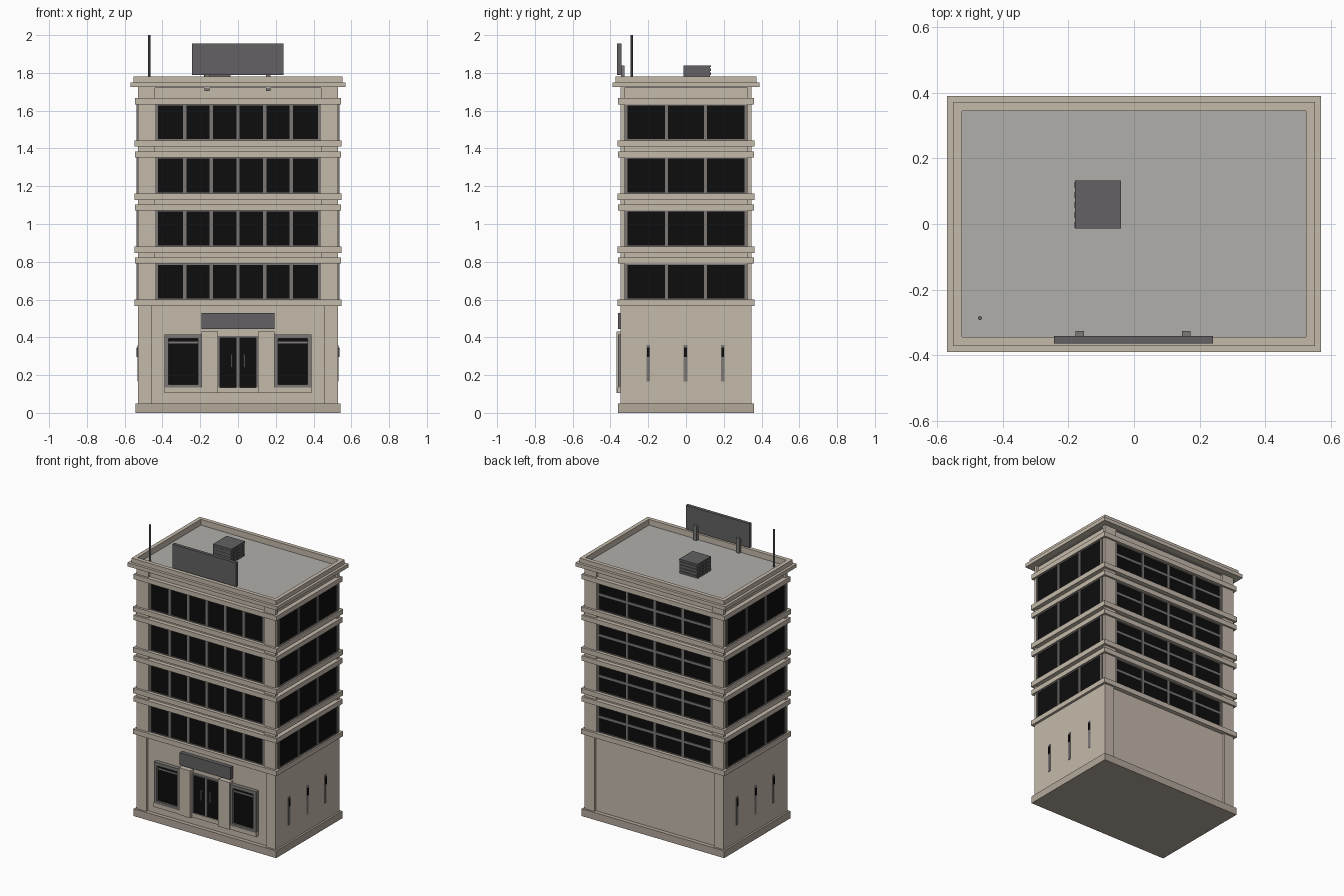
import bpy, bmesh
from mathutils import Vector

if "Cube" in bpy.data.objects:
    bpy.data.objects.remove(bpy.data.objects["Cube"])


def material(name, r, g, b):
    m = bpy.data.materials.new(name)
    m.diffuse_color = (r, g, b, 1)
    m.use_nodes = True
    m.node_tree.nodes["Principled BSDF"].inputs["Base Color"].default_value = m.diffuse_color
    return m


STONE = material("stone", 0.56, 0.49, 0.41)
BASE = material("base_stone", 0.45, 0.39, 0.33)
ROOF = material("roof_grey", 0.44, 0.43, 0.41)
FRAME = material("frame_grey", 0.20, 0.19, 0.18)
METAL = material("dark_metal", 0.125, 0.12, 0.125)
GLASS = material("glass", 0.004, 0.004, 0.004)

# Local wall space: u along the wall, d outward from the centre, z up
FACING = {
    "front": lambda u, d: (u, -d),
    "back": lambda u, d: (-u, d),
    "right": lambda u, d: (d, u),
    "left": lambda u, d: (-d, -u),
}


def finish(name, bm, mat):
    bmesh.ops.recalc_face_normals(bm, faces=bm.faces)
    me = bpy.data.meshes.new(name)
    bm.to_mesh(me)
    bm.free()
    me.materials.append(mat)
    ob = bpy.data.objects.new(name, me)
    bpy.context.collection.objects.link(ob)
    return ob


def boxes(name, items, mat, side=None):
    """One object made of boxes (a0, a1, b0, b1, z0, z1), optionally in wall space."""
    bm = bmesh.new()
    for a0, a1, b0, b1, z0, z1 in items:
        if side:
            p, q = FACING[side](a0, b0), FACING[side](a1, b1)
        else:
            p, q = (a0, b0), (a1, b1)
        lo, hi = Vector((*p, z0)), Vector((*q, z1))
        mid, size = (lo + hi) / 2, hi - lo
        for v in bmesh.ops.create_cube(bm, size=1)["verts"]:
            v.co = Vector(v.co[i] * abs(size[i]) + mid[i] for i in range(3))
    return finish(name, bm, mat)


def block(hx, hy, z0, z1):
    return (-hx, hx, -hy, hy, z0, z1)


def mirrored(items):
    return items + [(-b, -a, *rest) for a, b, *rest in items]


# Core, plinth, ground floor end walls and corner pillars
boxes("core", [block(0.515, 0.332, 0.03, 1.725)], STONE)
boxes("plinth", [block(0.543, 0.36, 0, 0.05)], BASE)
boxes("ground_end_walls", mirrored([(0.455, 0.53, -0.347, 0.347, 0.05, 0.57)]), STONE)
boxes("corner_pillars", mirrored([(0.44, 0.53, 0.325, 0.347, 0.57, 1.725),
                                  (0.44, 0.53, -0.347, -0.325, 0.57, 1.725)]), STONE)

# Floor bands and windows
PITCH = 0.281
for floor in range(4):
    z0 = 0.60 + floor * PITCH
    z1 = z0 + 0.19
    n = floor + 1
    boxes(f"sill_band_{n}", [block(0.547, 0.362, z0 - 0.034, z0)], STONE)
    boxes(f"lintel_band_{n}", [block(0.545, 0.36, z1, z1 + 0.033)], STONE)
    for side, half, depth, panes in (("front", 0.44, 0.34, 6), ("back", 0.44, 0.34, 4),
                                     ("right", 0.325, 0.538, 3), ("left", 0.325, 0.538, 3)):
        inner = half - 0.016
        back = depth - 0.03
        bars = mirrored([(inner, half, back, depth, z0, z1)])
        for i in range(1, panes):
            u = -inner + 2 * inner * i / panes
            bars.append((u - 0.009, u + 0.009, back, depth, z0, z1))
        bars += [(-half, half, back, depth, z0, z0 + 0.006),
                 (-half, half, back, depth, z1 - 0.006, z1)]
        if side == "back":
            bars.append((-inner, inner, back, depth - 0.001, z0 + 0.10, z0 + 0.116))
        boxes(f"{side}_window_frame_{n}", bars, FRAME, side)
        boxes(f"{side}_window_glass_{n}",
              [(-inner, inner, back, depth - 0.005, z0, z1)], GLASS, side)

# Cornice and parapet: stepped profile swept round the roof
inner_x, inner_y = 0.525, 0.345
profile = [(-0.012, 1.725), (0.045, 1.725), (0.045, 1.75), (0.027, 1.75),
           (0.027, 1.78), (0, 1.78), (0, 1.735), (-0.012, 1.735)]
bm = bmesh.new()
rings = [[bm.verts.new((sx * (inner_x + o), sy * (inner_y + o), z)) for o, z in profile]
         for sx, sy in ((1, 1), (-1, 1), (-1, -1), (1, -1))]
for i in range(4):
    a, b = rings[i], rings[(i + 1) % 4]
    for j in range(len(profile)):
        k = (j + 1) % len(profile)
        bm.faces.new((a[j], a[k], b[k], b[j]))
finish("cornice", bm, STONE)
boxes("roof_deck", [block(0.525, 0.345, 1.72, 1.74)], ROOF)

# Entrance surround, doors and shop windows (front wall)
boxes("entrance_pillars", mirrored([(0.107, 0.193, 0.325, 0.368, 0.105, 0.43)]), STONE, "front")
boxes("shop_window_sills", mirrored([(0.193, 0.39, 0.325, 0.362, 0.105, 0.135)]), STONE, "front")
boxes("entrance_step", [(-0.107, 0.107, 0.325, 0.35, 0.105, 0.135)], STONE, "front")
boxes("shop_window_frames", mirrored([
    (0.193, 0.212, 0.325, 0.36, 0.135, 0.415), (0.368, 0.39, 0.325, 0.36, 0.135, 0.415),
    (0.212, 0.368, 0.325, 0.36, 0.135, 0.15), (0.212, 0.368, 0.325, 0.36, 0.393, 0.415),
    (0.212, 0.368, 0.325, 0.352, 0.367, 0.377)]), FRAME, "front")
boxes("shop_window_glass", mirrored([(0.212, 0.368, 0.325, 0.347, 0.15, 0.393)]), GLASS, "front")
boxes("door_frame", mirrored([(0.096, 0.107, 0.325, 0.35, 0.135, 0.405),
                              (0.0, 0.008, 0.325, 0.348, 0.135, 0.398)])
      + [(-0.096, 0.096, 0.325, 0.35, 0.396, 0.405)], FRAME, "front")
boxes("door_glass", mirrored([(0.008, 0.096, 0.325, 0.342, 0.135, 0.396)]), GLASS, "front")
boxes("door_handles", mirrored([(0.03, 0.038, 0.35, 0.358, 0.24, 0.312),
                                (0.031, 0.037, 0.34, 0.352, 0.248, 0.254),
                                (0.031, 0.037, 0.34, 0.352, 0.298, 0.304)]), FRAME, "front")
boxes("entrance_sign", [(-0.193, 0.193, 0.33, 0.36, 0.445, 0.53)], METAL, "front")

# Narrow wall lights on both ends
for side in ("right", "left"):
    spots = (-0.2, -0.003, 0.195)
    boxes(f"{side}_wall_lights",
          [b for u in spots for b in ((u - 0.01, u + 0.01, 0.525, 0.533, 0.165, 0.295),
                                      (u - 0.01, u + 0.01, 0.525, 0.533, 0.345, 0.36),
                                      (u - 0.01, u - 0.007, 0.525, 0.533, 0.295, 0.345),
                                      (u + 0.007, u + 0.01, 0.525, 0.533, 0.295, 0.345))],
          FRAME, side)
    boxes(f"{side}_wall_light_lenses",
          [(u - 0.007, u + 0.007, 0.525, 0.537, 0.295, 0.345) for u in spots], GLASS, side)

# Roof sign on two posts
boxes("roof_sign", [(-0.244, 0.241, 0.342, 0.364, 1.79, 1.955)], METAL, "front")
boxes("roof_sign_posts", [(u - 0.013, u + 0.013, 0.326, 0.344, 1.705, 1.84)
                          for u in (-0.165, 0.16)], FRAME, "front")

# Air conditioner with vertical fins on the ends and slats front and back
unit = [(-0.176, -0.044, -0.009, 0.126, 1.735, 1.83),
        (-0.18, -0.04, -0.014, 0.132, 1.83, 1.84)]
for i in range(5):
    y = -0.012 + i * 0.0305
    unit.append((-0.181, -0.039, y, y + 0.018, 1.742, 1.832))
for i in range(4):
    z = 1.745 + i * 0.022
    unit.append((-0.178, -0.042, -0.014, 0.132, z, z + 0.013))
boxes("air_conditioner", unit, METAL)

# Antenna
bpy.ops.mesh.primitive_cylinder_add(vertices=12, radius=0.006, depth=0.265,
                                    location=(-0.47, -0.287, 1.8675))
antenna = bpy.context.object
antenna.name = "antenna"
antenna.data.materials.append(METAL)
bpy.ops.object.shade_smooth_by_angle()
